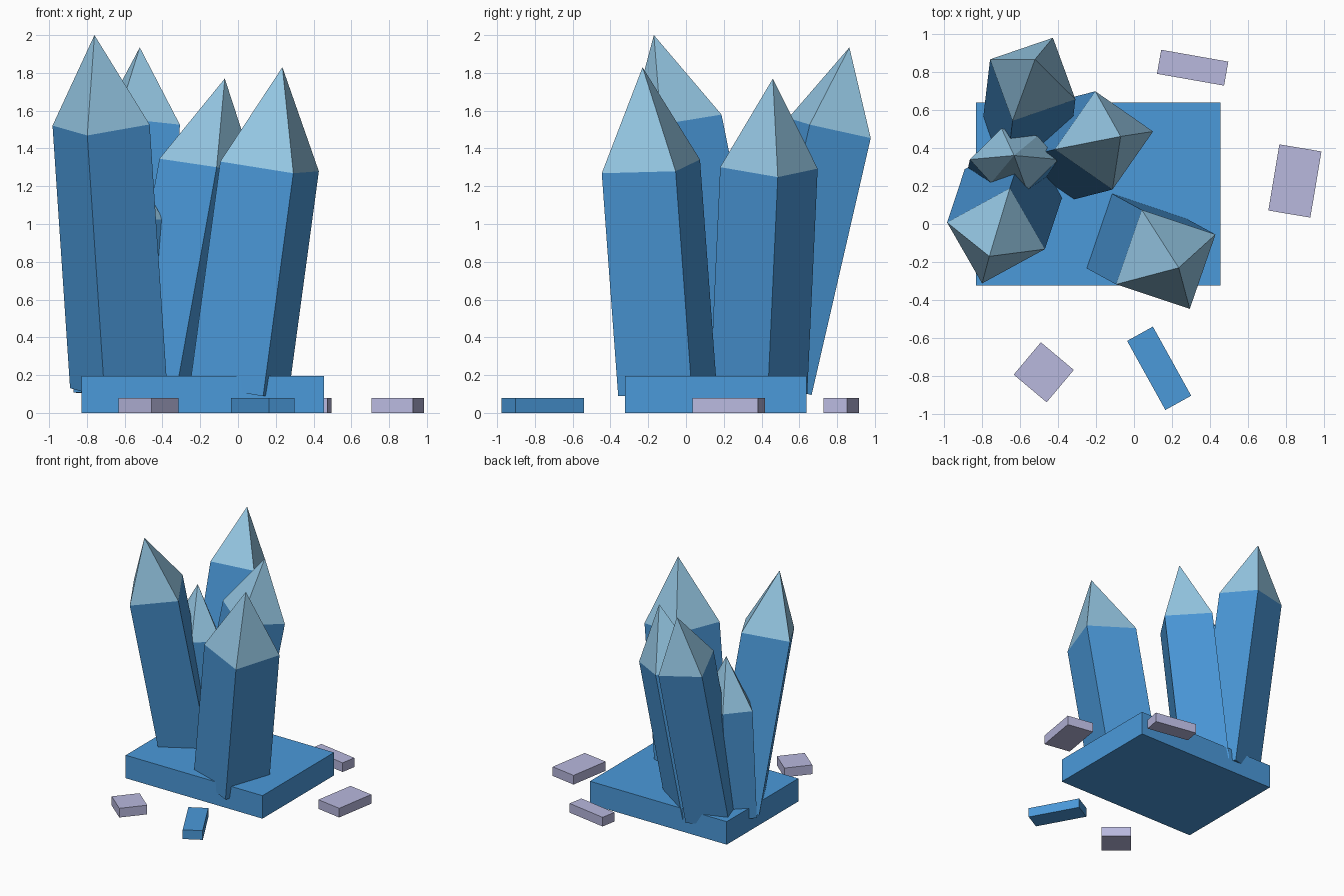
import bpy, bmesh
from math import radians
from mathutils import Vector, Matrix

cube = bpy.data.objects.get("Cube")
if cube:
    bpy.data.objects.remove(cube, do_unlink=True)


def material(name, rgb):
    m = bpy.data.materials.new(name)
    m.use_nodes = True
    m.diffuse_color = (*rgb, 1)
    m.node_tree.nodes["Principled BSDF"].inputs["Base Color"].default_value = (*rgb, 1)
    return m


BLUE = material("crystal blue", (0.07, 0.32, 0.70))
PALE = material("pale tip blue", (0.30, 0.57, 0.77))
GREY = material("lilac grey", (0.48, 0.48, 0.73))


def finish(name, bm, mats):
    bmesh.ops.recalc_face_normals(bm, faces=bm.faces[:])
    mesh = bpy.data.meshes.new(name)
    bm.to_mesh(mesh)
    bm.free()
    for m in mats:
        mesh.materials.append(m)
    obj = bpy.data.objects.new(name, mesh)
    bpy.context.collection.objects.link(obj)
    return obj


def block(name, centre, size, angle, mat):
    """Flat box standing on the ground, turned about z."""
    bm = bmesh.new()
    place = (Matrix.Translation((centre[0], centre[1], size[2] / 2))
             @ Matrix.Rotation(radians(angle), 4, 'Z')
             @ Matrix.Diagonal((*size, 1)))
    bmesh.ops.create_cube(bm, size=1, matrix=place)
    return finish(name, bm, [mat])


def crystal(name, shoulder, body, tip, half_diagonals):
    """Leaning prism with a pyramid tip; rings lie square to the axis."""
    centre, axis = Vector(shoulder), Vector(body)
    offsets = []
    for sign in (1, -1):
        for x, y in half_diagonals:
            dz = -(axis.x * x + axis.y * y) / axis.z
            offsets.append(sign * Vector((x, y, dz)))
    bm = bmesh.new()
    rim = [bm.verts.new(centre + o) for o in offsets]
    foot = [bm.verts.new(centre - axis + o) for o in offsets]
    peak = bm.verts.new(tip)
    bm.faces.new(foot)
    n = len(rim)
    for i in range(n):
        j = (i + 1) % n
        bm.faces.new((foot[i], foot[j], rim[j], rim[i]))
        bm.faces.new((rim[i], rim[j], peak)).material_index = 1
    return finish(name, bm, [BLUE, PALE])


# Slab under the cluster
block("base_slab", (-0.187, 0.158), (1.284, 0.96, 0.195), 0, BLUE)

# Crystals
crystal("crystal_front_right", (-0.725, -0.062, 1.524), (-0.093, -0.28, 1.39),
        (-0.76, -0.17, 2.0), [(-0.257, 0.07), (-0.073, -0.25)])
crystal("crystal_front_left", (0.167, -0.186, 1.305), (0.16, -0.087, 1.18),
        (0.235, -0.23, 1.83), [(-0.126, 0.26), (-0.261, -0.131)])
crystal("crystal_middle", (-0.158, 0.439, 1.297), (0.215, 0.055, 1.19),
        (-0.07, 0.46, 1.77), [(-0.045, 0.258), (-0.258, -0.047)])
crystal("crystal_back", (-0.532, 0.76, 1.508), (0.037, 0.313, 1.36),
        (-0.52, 0.865, 1.935), [(-0.224, 0.105), (-0.106, -0.218)])
crystal("crystal_small", (-0.629, 0.339, 1.025), (0.01, 0.045, 0.92),
        (-0.63, 0.36, 1.44), [(-0.233, 0), (-0.122, -0.123), (0.067, -0.163)])

# Loose chips around the slab
block("chip_front", (-0.474, -0.779), (0.226, 0.222, 0.078), -40, GREY)
block("chip_blue", (0.132, -0.758), (0.415, 0.155, 0.078), -61, BLUE)
block("chip_side", (0.845, 0.226), (0.352, 0.224, 0.078), 80.5, GREY)
block("chip_back", (0.308, 0.821), (0.358, 0.128, 0.078), -10, GREY)
